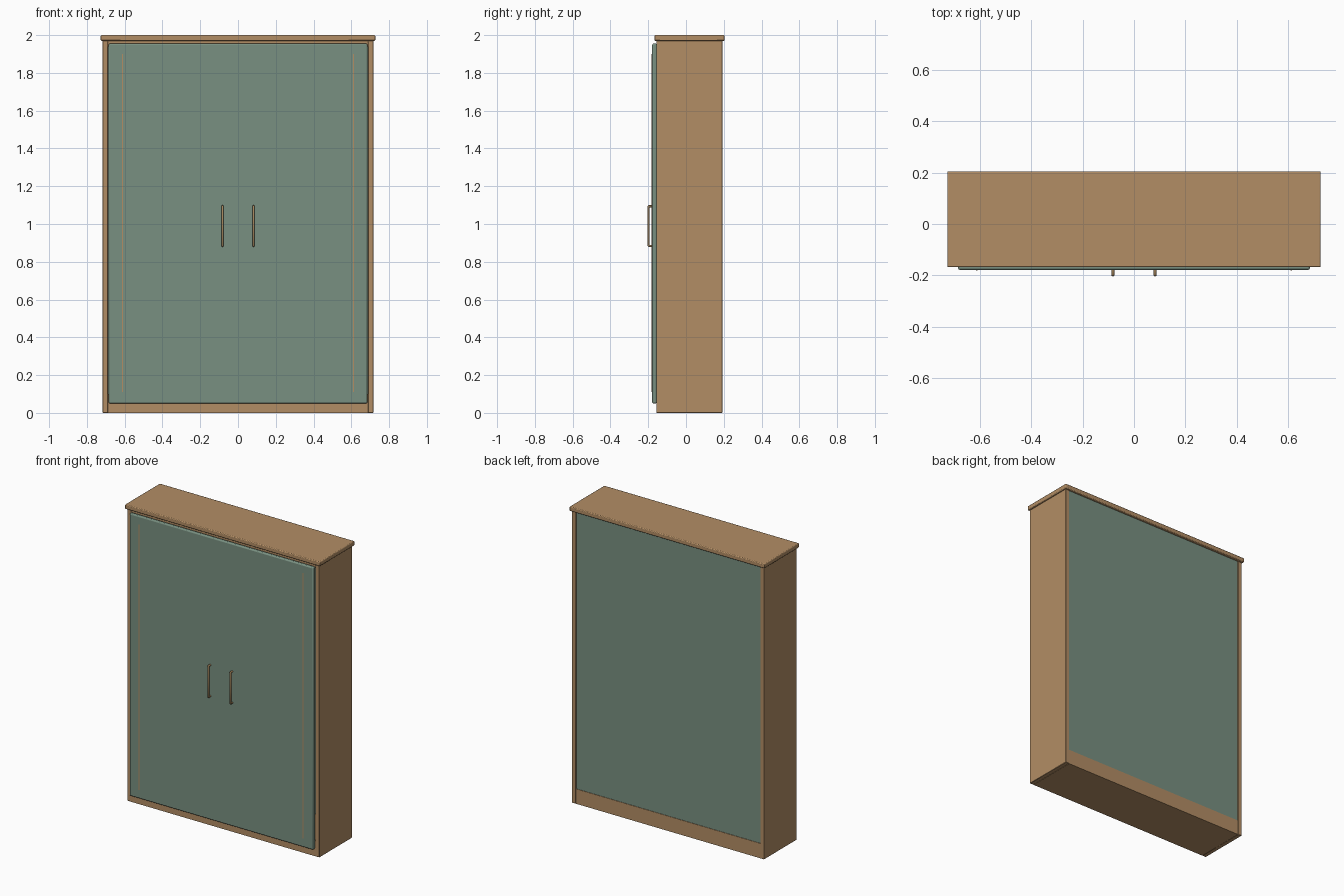
import bpy

if "Cube" in bpy.data.objects:
    bpy.data.objects.remove(bpy.data.objects["Cube"])


def material(name, rgb):
    m = bpy.data.materials.new(name)
    m.diffuse_color = (*rgb, 1)
    m.use_nodes = True
    m.node_tree.nodes["Principled BSDF"].inputs["Base Color"].default_value = m.diffuse_color
    return m


WOOD = material("wood", (0.45, 0.27, 0.13))
GREEN = material("green_paint", (0.19, 0.28, 0.22))
BRASS = material("brass", (0.38, 0.24, 0.11))


def box(name, x, y, z, mat, bevel=0.0, segments=2):
    """Box from (min, max) ranges, with optional rounded edges."""
    ranges = (x, y, z)
    bpy.ops.mesh.primitive_cube_add(size=1, location=[(a + b) / 2 for a, b in ranges])
    ob = bpy.context.object
    ob.name = name
    ob.scale = [b - a for a, b in ranges]
    bpy.ops.object.transform_apply(location=False, rotation=False, scale=True)
    ob.data.materials.append(mat)
    if bevel:
        mod = ob.modifiers.new("rounded_edges", 'BEVEL')
        mod.width, mod.segments = bevel, segments
        bpy.ops.object.shade_smooth_by_angle()
    return ob


def handle(name, x):
    """Slim pull handle: a square-cornered U of round bar."""
    cu = bpy.data.curves.new(name, 'CURVE')
    cu.dimensions = '3D'
    cu.bevel_depth, cu.bevel_resolution = 0.006, 2
    cu.use_fill_caps = True
    pts = [(-0.175, 0.884), (-0.195, 0.884), (-0.199, 0.888),
           (-0.199, 1.090), (-0.195, 1.094), (-0.175, 1.094)]
    sp = cu.splines.new('POLY')
    sp.points.add(len(pts) - 1)
    for p, (y, z) in zip(sp.points, pts):
        p.co = (x, y, z, 1)
    cu.materials.append(BRASS)
    ob = bpy.data.objects.new(name, cu)
    bpy.context.collection.objects.link(ob)


# Carcass
box("top_board", (-0.727, 0.727), (-0.168, 0.205), (1.97, 2.0), WOOD, 0.005)
box("base_board", (-0.688, 0.688), (-0.156, 0.190), (0, 0.10), WOOD)
box("back_panel", (-0.688, 0.688), (0.172, 0.187), (0.10, 1.97), GREEN)
box("top_rail", (-0.688, 0.688), (-0.150, 0.172), (1.94, 1.97), WOOD)

# Door front
box("door_front", (-0.685, 0.685), (-0.179, -0.154), (0.05, 1.955), GREEN, 0.007)

# Mirrored parts
for side, s in (("left", -1), ("right", 1)):
    box(side + "_side", tuple(sorted((s * 0.688, s * 0.717))), (-0.157, 0.192),
        (0, 1.97), WOOD, 0.002, 1)
    box(side + "_door_trim", (s * 0.612 - 0.003, s * 0.612 + 0.003),
        (-0.182, -0.176), (0.11, 1.90), WOOD)
    handle(side + "_handle", s * 0.082)
